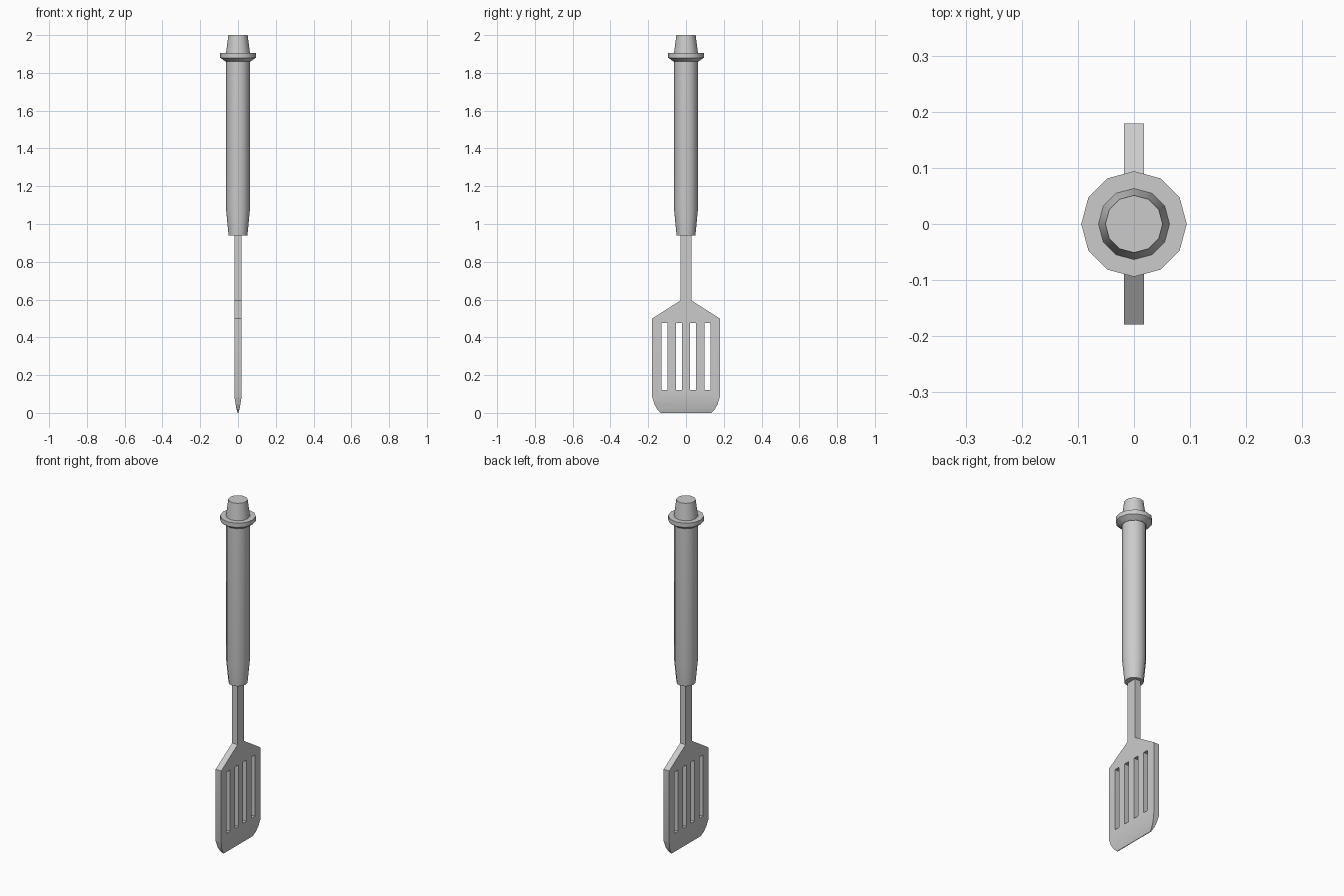
import bpy, bmesh, math
from mathutils import Vector

cube = bpy.data.objects.get("Cube")
if cube:
    bpy.data.objects.remove(cube, do_unlink=True)

# Single grey material
grey = bpy.data.materials.new("light grey")
grey.use_nodes = True
COLOUR = (0.6, 0.6, 0.6, 1)
grey.diffuse_color = COLOUR
grey.node_tree.nodes["Principled BSDF"].inputs["Base Color"].default_value = COLOUR


def finish(name, bm, angle):
    bmesh.ops.recalc_face_normals(bm, faces=bm.faces)
    mesh = bpy.data.meshes.new(name)
    bm.to_mesh(mesh)
    bm.free()
    mesh.materials.append(grey)
    obj = bpy.data.objects.new(name, mesh)
    bpy.context.collection.objects.link(obj)
    bpy.ops.object.select_all(action="DESELECT")
    obj.select_set(True)
    bpy.context.view_layer.objects.active = obj
    bpy.ops.object.shade_smooth_by_angle(angle=math.radians(angle))
    return obj


def lathe(name, profile, sides=12):
    """Closed turned solid from (radius, height) pairs."""
    bm = bmesh.new()
    rings = []
    for r, z in profile:
        rings.append([bm.verts.new((r * math.cos(i * math.tau / sides),
                                    r * math.sin(i * math.tau / sides), z))
                      for i in range(sides)])
    for low, high in zip(rings, rings[1:]):
        for i in range(sides):
            j = (i + 1) % sides
            bm.faces.new((low[i], low[j], high[j], high[i]))
    bm.faces.new(rings[0])
    bm.faces.new(rings[-1])
    return finish(name, bm, 35)


# Handle, collar and end cap
lathe("handle", [(0.05, 0.94), (0.0625, 1.07), (0.0625, 1.87)])
lathe("collar", [(0.066, 1.86), (0.094, 1.88), (0.094, 1.905)])
lathe("end_cap", [(0.064, 1.9), (0.051, 2.0)])

# Blade and stem: half outline mirrored, slots left open, then thickened
HALF = 0.018
half_outline = [(0.133, 0), (0.153, 0.02), (0.168, 0.047), (0.179, 0.085),
                (0.179, 0.5), (0.029, 0.595), (0.029, 0.96)]
outline = half_outline + [(-y, z) for y, z in reversed(half_outline)]
slots = [[(y - 0.016, 0.12), (y + 0.016, 0.12), (y + 0.016, 0.475), (y - 0.016, 0.475)]
         for y in (-0.114, -0.038, 0.038, 0.114)]

bm = bmesh.new()
for loop in [outline] + slots:
    verts = [bm.verts.new((-HALF, y, z)) for y, z in loop]
    for a, b in zip(verts, verts[1:] + verts[:1]):
        bm.edges.new((a, b))
bmesh.ops.triangle_fill(bm, edges=bm.edges[:], use_beauty=True, normal=Vector((1, 0, 0)))
bmesh.ops.dissolve_limit(bm, angle_limit=0.01, verts=bm.verts[:], edges=bm.edges[:])
extruded = bmesh.ops.extrude_face_region(bm, geom=bm.faces[:], use_keep_orig=True)["geom"]
bmesh.ops.translate(bm, vec=(2 * HALF, 0, 0),
                    verts=[v for v in extruded if isinstance(v, bmesh.types.BMVert)])

# Bottom edge ground to a rounded wedge
EDGE = 0.08
for k in (0.02, 0.05, EDGE):
    bmesh.ops.bisect_plane(bm, geom=bm.verts[:] + bm.edges[:] + bm.faces[:],
                           plane_co=(0, 0, k), plane_no=(0, 0, 1))
for v in bm.verts:
    if v.co.z < EDGE:
        v.co.x *= 0.1 + 0.9 * (v.co.z / EDGE) ** 0.7
finish("blade_and_stem", bm, 25)
